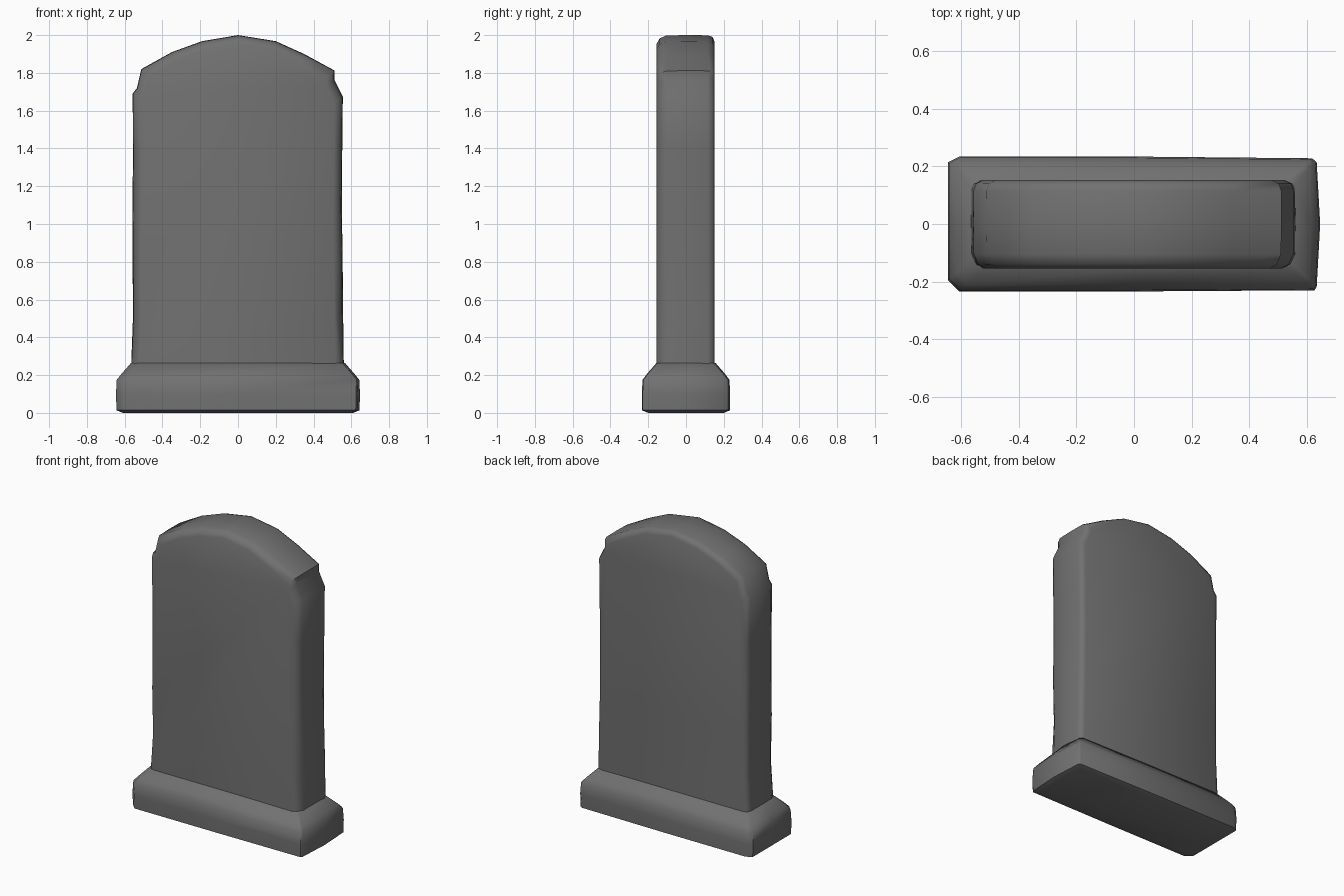
import bpy
import bmesh
import math
import random

if "Cube" in bpy.data.objects:
    bpy.data.objects.remove(bpy.data.objects["Cube"])

random.seed(4)

stone = bpy.data.materials.new("weathered_grey_stone")
stone.diffuse_color = (0.165, 0.165, 0.165, 1)
stone.use_nodes = True
stone.node_tree.nodes["Principled BSDF"].inputs["Base Color"].default_value = stone.diffuse_color


def loft(name, rings):
    """Skin closed rings of equal length and cap both ends."""
    bm = bmesh.new()
    loops = [[bm.verts.new(p) for p in ring] for ring in rings]
    n = len(loops[0])
    for a, b in zip(loops, loops[1:]):
        for i in range(n):
            j = (i + 1) % n
            bm.faces.new((a[i], a[j], b[j], b[i]))
    bm.faces.new(loops[0])
    bm.faces.new(loops[-1])
    bmesh.ops.recalc_face_normals(bm, faces=bm.faces)
    mesh = bpy.data.meshes.new(name)
    bm.to_mesh(mesh)
    bm.free()
    mesh.materials.append(stone)
    ob = bpy.data.objects.new(name, mesh)
    bpy.context.collection.objects.link(ob)
    bpy.context.view_layer.objects.active = ob
    ob.select_set(True)
    bpy.ops.object.shade_smooth_by_angle(angle=math.radians(50))
    ob.select_set(False)
    return ob


# Headstone slab: shouldered arch outline with worn, rounded front and back rims
outline = [
    (-0.565, 0.12), (-0.565, 0.27), (-0.558, 0.5), (-0.558, 0.8), (-0.56, 1.1),
    (-0.557, 1.4), (-0.558, 1.69), (-0.535, 1.72), (-0.512, 1.82),
    (-0.35, 1.91), (-0.19, 1.968), (0, 2.0), (0.2, 1.968), (0.35, 1.9),
    (0.512, 1.812), (0.51, 1.765), (0.555, 1.675), (0.553, 1.4), (0.55, 1.1),
    (0.555, 0.8), (0.557, 0.5), (0.56, 0.27), (0.56, 0.12),
]


def slab_ring(y, inset, wear):
    ring = []
    for x, z in outline:
        w = random.uniform(0, wear) if 0.3 < z < 1.6 else 0
        sx = 1 - (inset + w) / 0.56
        ring.append((x * sx, y, z - inset * max(0, z - 1) if z > 1 else z))
    return ring


loft("headstone_slab", [
    slab_ring(-0.155, 0.045, 0.004),
    slab_ring(-0.140, 0.018, 0.012),
    slab_ring(-0.105, 0.002, 0.004),
    slab_ring(0.0, 0.0, 0.002),
    slab_ring(0.115, 0.001, 0.005),
    slab_ring(0.140, 0.010, 0.008),
    slab_ring(0.152, 0.035, 0.004),
])


# Plinth: chamfered rectangle rings, sloping up to the slab
def plinth_ring(z, hx, hy, c):
    return [
        (-hx + c, -hy, z), (0, -hy, z), (hx - c * 0.5, -hy + 0.004, z),
        (hx - c * 0.3, -hy + c * 0.4, z), (hx, 0, z), (hx - c * 0.3, hy - c * 0.5, z),
        (hx - c * 0.7, hy - 0.006, z), (0, hy, z), (-hx + c, hy, z),
        (-hx, hy - c * 0.5, z), (-hx, 0, z), (-hx, -hy + c, z),
    ]


loft("plinth", [
    plinth_ring(0.0, 0.61, 0.20, 0.04),
    plinth_ring(0.014, 0.643, 0.233, 0.04),
    plinth_ring(0.10, 0.646, 0.234, 0.04),
    plinth_ring(0.175, 0.642, 0.230, 0.04),
    plinth_ring(0.205, 0.618, 0.208, 0.04),
    plinth_ring(0.265, 0.566, 0.156, 0.045),
])
